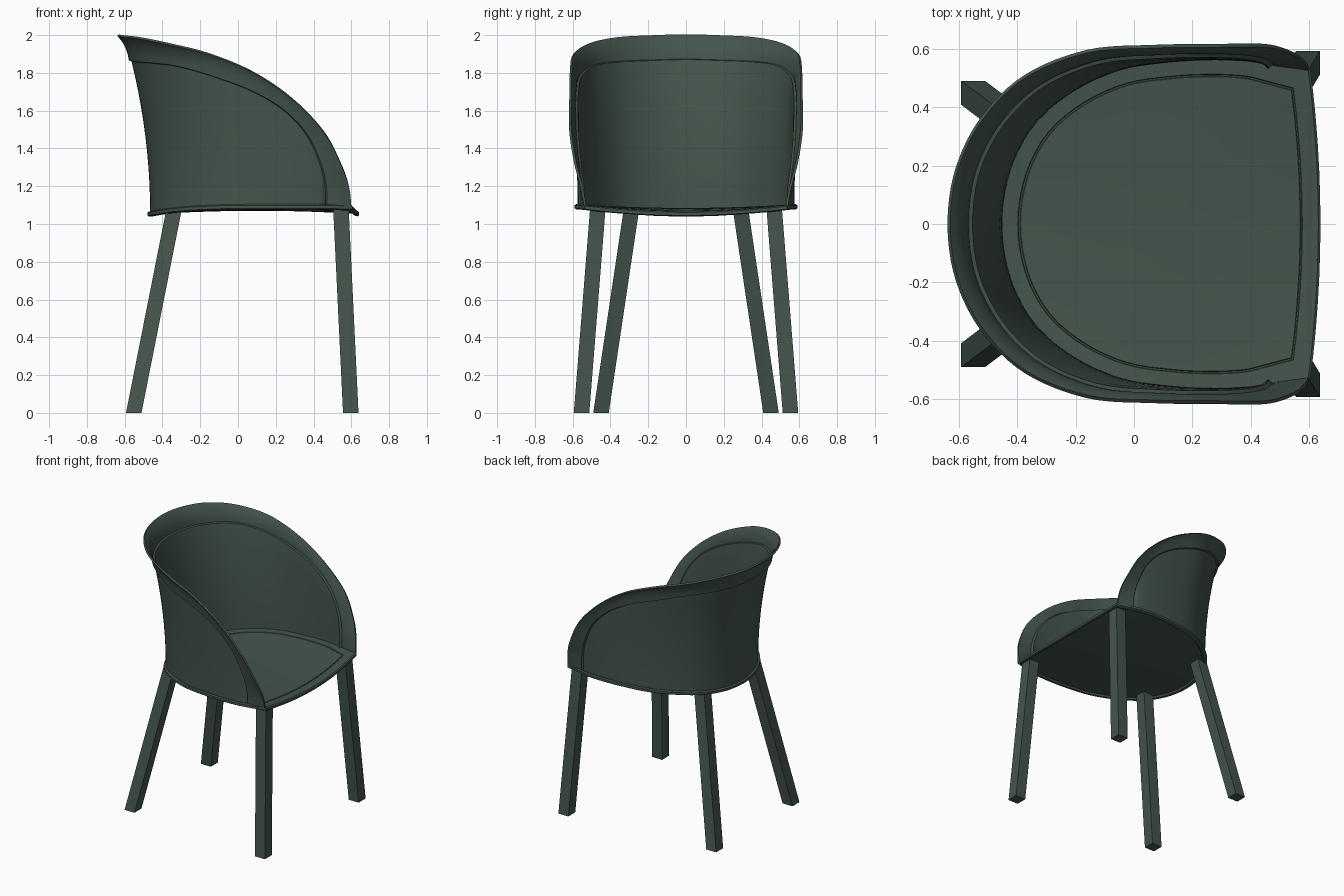
import bpy
import bmesh
import math
from mathutils import Vector

default_cube = bpy.data.objects.get("Cube")
if default_cube:
    bpy.data.objects.remove(default_cube, do_unlink=True)

GREEN = (0.058, 0.09, 0.072, 1.0)
green = bpy.data.materials.new("dark_green")
green.diffuse_color = GREEN
green.use_nodes = True
green.node_tree.nodes["Principled BSDF"].inputs["Base Color"].default_value = GREEN

CENTRE = 0.1     # x of the middle of the shell
PAD_CENTRE = 0.15
SEAT_TOP = 1.105


def make_object(name, verts, faces):
    """Turn vertices and faces into a clean linked object."""
    bm = bmesh.new()
    points = [bm.verts.new(v) for v in verts]
    for face in faces:
        bm.faces.new([points[i] for i in face])
    bmesh.ops.remove_doubles(bm, verts=bm.verts, dist=0.0005)
    mesh = bpy.data.meshes.new(name)
    bm.to_mesh(mesh)
    bm.free()
    mesh.materials.append(green)
    obj = bpy.data.objects.new(name, mesh)
    bpy.context.collection.objects.link(obj)
    return obj


def finish(obj, angle):
    """Apply the modifiers and smooth everything but the sharp edges."""
    bpy.ops.object.select_all(action="DESELECT")
    obj.select_set(True)
    bpy.context.view_layer.objects.active = obj
    for modifier in list(obj.modifiers):
        bpy.ops.object.modifier_apply(modifier=modifier.name)
    bpy.ops.object.shade_smooth_by_angle(angle=math.radians(angle))


def catmull(points, steps):
    """Smooth open curve through tuples of any length."""
    out = []
    for i in range(len(points) - 1):
        a, b = points[max(i - 1, 0)], points[i]
        c, d = points[i + 1], points[min(i + 2, len(points) - 1)]
        for s in range(steps):
            t = s / steps
            out.append(tuple(
                q + t * ((r - p) + t * ((2 * p - 5 * q + 4 * r - w)
                                        + t * (3 * (q - r) + w - p))) / 2
                for p, q, r, w in zip(a, b, c, d)))
    return out + [points[-1]]


def seat_height(x, y):
    """Seat top, sagging in the middle and more at the front and back."""
    along = min(1.0, (x - CENTRE) ** 2 / 0.3)
    across = max(0.0, 1 - (y / 0.57) ** 2)
    return SEAT_TOP - across * (0.02 + 0.018 * along)


# Half of the shell, back to front: base x y, seam x y z, rim x y z
HALF = [
    (-0.465, 0, -0.577, 0, 1.865, -0.64, 0, 1.995),
    (-0.435, 0.19, -0.55, 0.19, 1.86, -0.613, 0.19, 1.99),
    (-0.35, 0.35, -0.46, 0.36, 1.853, -0.525, 0.367, 1.98),
    (-0.215, 0.465, -0.32, 0.49, 1.835, -0.375, 0.512, 1.95),
    (-0.05, 0.54, -0.125, 0.57, 1.78, -0.16, 0.598, 1.898),
    (0.12, 0.567, 0.08, 0.59, 1.703, 0.07, 0.615, 1.805),
    (0.26, 0.575, 0.25, 0.594, 1.6, 0.28, 0.618, 1.665),
    (0.37, 0.572, 0.37, 0.59, 1.47, 0.45, 0.618, 1.49),
    (0.43, 0.565, 0.44, 0.578, 1.32, 0.543, 0.592, 1.32),
    (0.456, 0.555, 0.468, 0.562, 1.2, 0.587, 0.56, 1.2),
    (0.463, 0.546, 0.47, 0.557, 1.095, 0.6, 0.54, 1.095),
]


def mirrored(column):
    bx, by, sx, sy, sz, rx, ry, rz = column
    return (bx, -by, sx, -sy, sz, rx, -ry, rz)


# Shell: curved wall, small step at the seam, then a flared border
columns = catmull([mirrored(c) for c in HALF[:0:-1]] + HALF, 6)
WALL_ROWS = 10
verts = []
for bx, by, sx, sy, sz, rx, ry, rz in columns:
    base_z = seat_height(bx, by) - 0.012
    wx, wy = CENTRE + (sx - CENTRE) * 0.98, sy * 0.98
    for j in range(WALL_ROWS + 1):
        t = j / WALL_ROWS
        flare = t * t
        verts.append((bx + (wx - bx) * flare, by + (wy - by) * flare,
                      base_z + (sz - 0.004 - base_z) * t))
    for t in (0, 0.25, 0.5, 0.75, 0.9, 1):
        flare = t * (0.4 + 0.6 * t * t)
        verts.append((sx + (rx - sx) * flare, sy + (ry - sy) * flare,
                      sz + (rz - sz) * t))
rows = len(verts) // len(columns)
faces = []
for i in range(len(columns) - 1):
    for j in range(rows - 1):
        a, b = i * rows + j, (i + 1) * rows + j
        faces.append((a, a + 1, b + 1, b))
shell = make_object("backrest_shell", verts, faces)
solid = shell.modifiers.new("thickness", "SOLIDIFY")
solid.thickness = 0.013
solid.offset = -1
finish(shell, 35)

# Seat outline: rounded back and sides, sharp front corners, bowed front
side = catmull([(CENTRE + (c[0] - CENTRE) * 1.025, c[1] * 1.025)
                for c in [mirrored(h) for h in HALF[8:0:-1]] + HALF[:9]], 4)
corner, middle = Vector((0.605, 0.535)), Vector((0.64, 0))
front = []
for i in range(13):
    y = corner.y * (1 - i / 6)
    front.append((middle.x - (middle.x - corner.x) * (y / corner.y) ** 2, y))
outline = side + front

# Seat: rings from the top centre, over a groove and the rolled edge,
# to the recessed underside
LIP, UNDER = -0.027, -0.015
rings = [(s, 0) for s in (0.2, 0.4, 0.6, 0.75, 0.857)]
rings += [(0.861, -0.005), (0.869, -0.005), (0.873, 0), (0.94, 0), (0.985, 0),
          (1, -0.006), (1, LIP + 0.005), (0.988, LIP), (0.96, LIP)]
rings += [(s, UNDER) for s in (0.945, 0.9, 0.7, 0.45, 0.2)]
verts = []
for scale, drop in rings:
    for px, py in outline:
        x, y = PAD_CENTRE + (px - PAD_CENTRE) * scale, py * scale
        verts.append((x, y, seat_height(x, y) + drop))
count = len(outline)
faces = []
for r in range(len(rings) - 1):
    for i in range(count):
        k = (i + 1) % count
        faces.append((r * count + i, (r + 1) * count + i,
                      (r + 1) * count + k, r * count + k))
middle_z = seat_height(PAD_CENTRE, 0)
verts += [(PAD_CENTRE, 0, middle_z), (PAD_CENTRE, 0, middle_z + UNDER)]
top, bottom, last = len(verts) - 2, len(verts) - 1, (len(rings) - 1) * count
for i in range(count):
    k = (i + 1) % count
    faces.append((top, i, k))
    faces.append((bottom, last + k, last + i))
finish(make_object("seat", verts, faces), 30)


# Legs: square, splayed, cut level at both ends
def leg(name, foot, head, height):
    half = 0.041
    ring = [(-half, -half), (half, -half), (half, half), (-half, half)]
    points = [(foot[0] + dx, foot[1] + dy, 0) for dx, dy in ring]
    points += [(head[0] + dx, head[1] + dy, height) for dx, dy in ring]
    sides = [(i, (i + 1) % 4, (i + 1) % 4 + 4, i + 4) for i in range(4)]
    make_object(name, points, sides + [(3, 2, 1, 0), (4, 5, 6, 7)])


for label, sign in (("left", 1), ("right", -1)):
    leg("front_leg_" + label, (0.597, 0.553 * sign), (0.545, 0.467 * sign), 1.08)
    leg("back_leg_" + label, (-0.552, 0.45 * sign), (-0.34, 0.29 * sign), 1.07)
